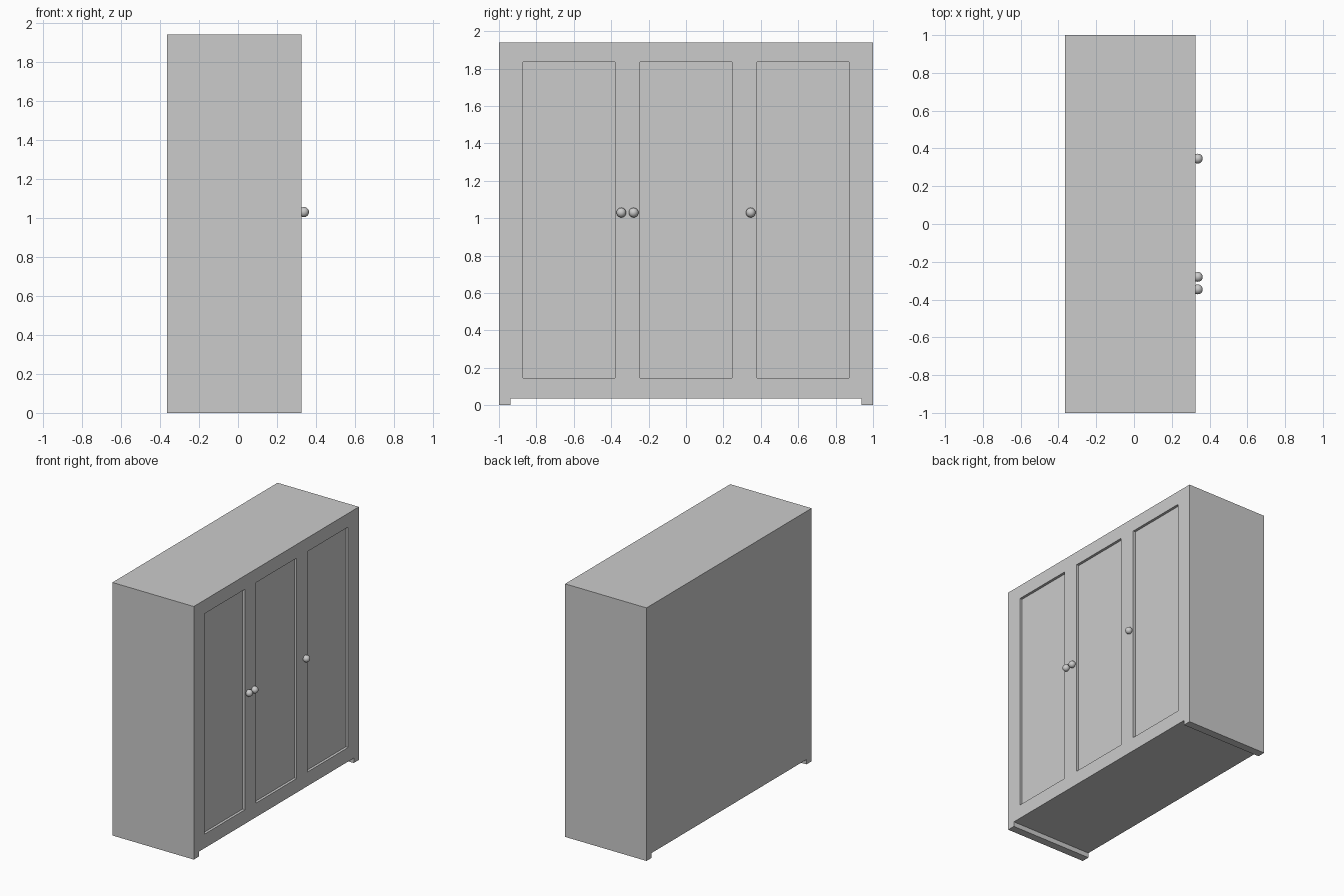
import bpy

if "Cube" in bpy.data.objects:
    bpy.data.objects.remove(bpy.data.objects["Cube"])

FRONT, BACK = 0.325, -0.365     # door face and back face along x
HEIGHT, RECESS = 1.94, 0.02


def box(name, x, y, z):
    """Axis-aligned box from (min, max) pairs."""
    spans = (x, y, z)
    bpy.ops.mesh.primitive_cube_add(size=1, location=[(a + b) / 2 for a, b in spans])
    ob = bpy.context.object
    ob.name = name
    ob.scale = [b - a for a, b in spans]
    bpy.ops.object.transform_apply(location=False, rotation=False, scale=True)
    return ob


def cut(target, cutter):
    """Subtract the cutter from the target and discard the cutter."""
    mod = target.modifiers.new("cut", "BOOLEAN")
    mod.operation, mod.solver, mod.object = "DIFFERENCE", "EXACT", cutter
    bpy.context.view_layer.objects.active = target
    bpy.ops.object.modifier_apply(modifier=mod.name)
    bpy.data.objects.remove(cutter)


# Wardrobe carcass
body = box("wardrobe_body", (BACK, FRONT), (-1, 1), (0, HEIGHT))

# Open strip underneath leaves a runner at each end
cut(body, box("floor_gap", (-0.6, 0.6), (-0.938, 0.938), (-0.1, 0.037)))

# Three recessed door panels
for y in (-0.625, 0, 0.625):
    cut(body, box("panel_recess", (FRONT - RECESS, 0.6),
                  (y - 0.246, y + 0.246), (0.145, 1.835)))

# Round door knobs
for i, y in enumerate((-0.346, -0.28, 0.346)):
    bpy.ops.mesh.primitive_uv_sphere_add(segments=24, ring_count=12, radius=0.026,
                                         location=(0.338, y, 1.03))
    bpy.context.object.name = f"door_knob_{i + 1}"
    bpy.ops.object.shade_smooth_by_angle()
